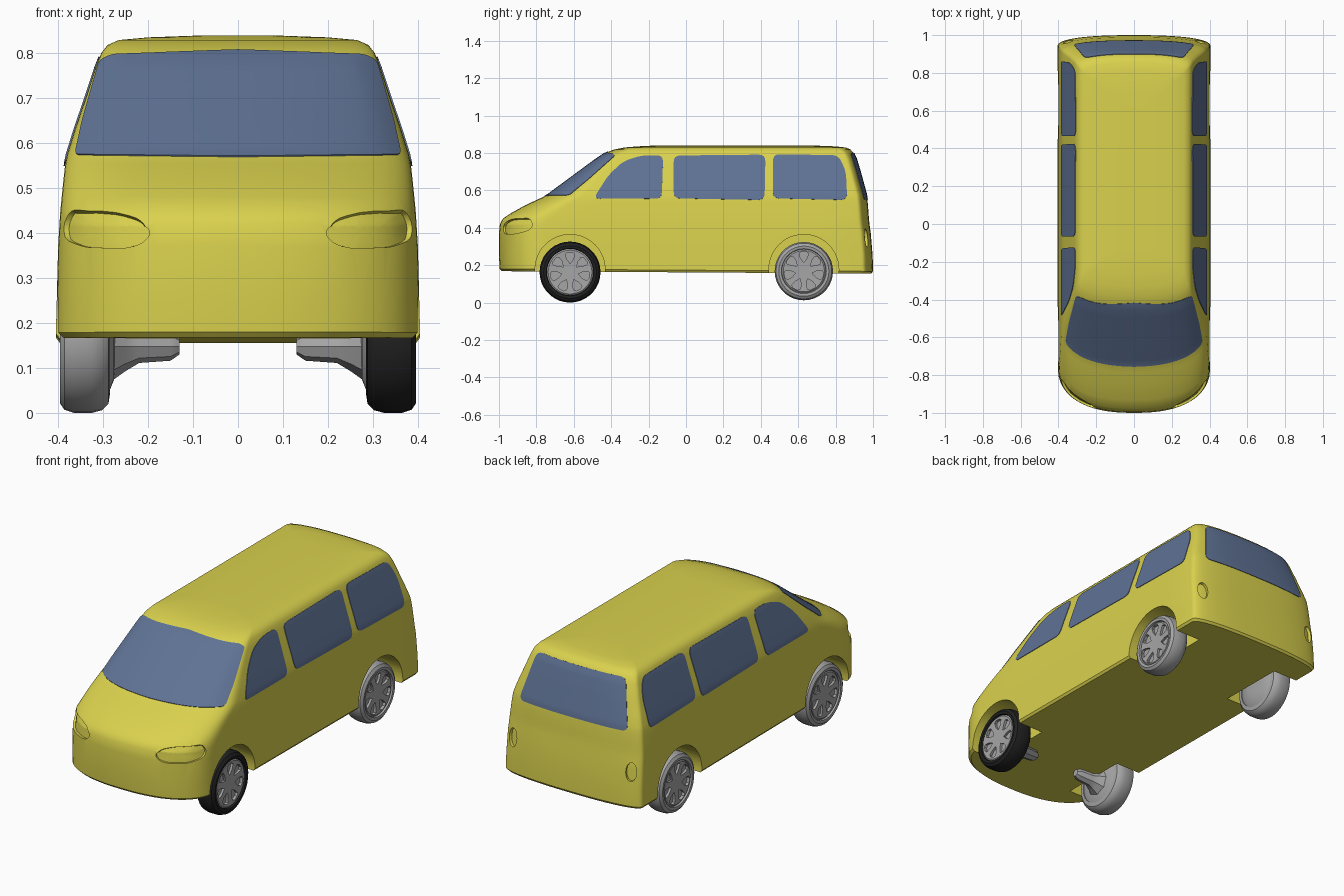
import bpy, bmesh, math
from mathutils import Vector
from mathutils.bvhtree import BVHTree

if "Cube" in bpy.data.objects:
    bpy.data.objects.remove(bpy.data.objects["Cube"])


def material(name, rgb):
    m = bpy.data.materials.new(name)
    m.diffuse_color = (*rgb, 1)
    m.use_nodes = True
    m.node_tree.nodes["Principled BSDF"].inputs["Base Color"].default_value = m.diffuse_color
    return m


YELLOW = material("yellow paint", (0.70, 0.64, 0.075))
GLASS = material("blue grey glass", (0.115, 0.17, 0.30))
GREY = material("light grey", (0.38, 0.38, 0.38))
BLACK = material("black rubber", (0.015, 0.015, 0.015))


def finish(bm, name, mat, angle=35):
    bmesh.ops.remove_doubles(bm, verts=bm.verts, dist=1e-5)
    bmesh.ops.recalc_face_normals(bm, faces=bm.faces)
    me = bpy.data.meshes.new(name)
    bm.to_mesh(me)
    bm.free()
    me.materials.append(mat)
    ob = bpy.data.objects.new(name, me)
    bpy.context.collection.objects.link(ob)
    smooth(ob, angle)
    return ob


def smooth(ob, angle=35):
    bpy.ops.object.select_all(action='DESELECT')
    ob.select_set(True)
    bpy.context.view_layer.objects.active = ob
    bpy.ops.object.shade_smooth_by_angle(angle=math.radians(angle))


def cut(ob, cutter):
    mod = ob.modifiers.new("cut", 'BOOLEAN')
    mod.operation, mod.solver, mod.object = 'DIFFERENCE', 'EXACT', cutter
    bpy.ops.object.select_all(action='DESELECT')
    bpy.context.view_layer.objects.active = ob
    ob.select_set(True)
    bpy.ops.object.modifier_apply(modifier=mod.name)
    bpy.data.objects.remove(cutter)


def bridge(bm, a, b):
    n = len(a)
    for i in range(n):
        bm.faces.new((a[i], a[(i + 1) % n], b[(i + 1) % n], b[i]))


# Body: stacked plan outlines (height, half width, front y, front depth, back y)
LEVELS = [
    (.155, .396, -.985, .25, .992), (.167, .405, -.996, .25, 1.0), (.25, .403, -1.0, .25, .998),
    (.37, .400, -1.0, .25, .988), (.42, .397, -.995, .25, .981), (.45, .395, -.978, .25, .978),
    (.48, .392, -.932, .24, .976), (.52, .388, -.86, .225, .973), (.555, .384, -.785, .21, .969),
    (.575, .380, -.742, .20, .966), (.63, .363, -.668, .175, .951), (.70, .339, -.573, .14, .932),
    (.77, .316, -.478, .11, .911), (.80, .304, -.432, .10, .897), (.818, .290, -.385, .09, .88),
    (.829, .265, -.33, .09, .855), (.835, .20, -.26, .08, .80), (.839, .09, -.18, .05, .70)]


def plan_outline(w, yf, df, yb):
    quarter = [math.pi / 2 * i / 16 for i in range(17)]
    e = 2 / 2.4
    half = [(w * math.sin(t) ** e, yf + df * (1 - max(math.cos(t), 0) ** e)) for t in quarter]
    y0, y1, db = yf + df, yb - .06, .06
    half += [(w, y0 + (y1 - y0) * i / 8) for i in range(1, 8)]
    half += [(w * math.sin(t) ** e, yb - db * (1 - max(math.cos(t), 0) ** e))
             for t in reversed(quarter)]
    return half + [(-x, y) for x, y in reversed(half[1:-1])]


bm = bmesh.new()
rings = []
for z, w, yf, df, yb in LEVELS:
    drop = .008 if z < .2 else 0          # floor slopes down to the back
    rings.append([bm.verts.new((x, y, z + drop * (1 - y) * .8))
                  for x, y in plan_outline(w, yf, df, yb)])
for a, b in zip(rings, rings[1:]):
    bridge(bm, a, b)
bm.faces.new(rings[0])
bm.faces.new(rings[-1])
bmesh.ops.recalc_face_normals(bm, faces=bm.faces)
surface = BVHTree.FromBMesh(bm)
body = finish(bm, "body", YELLOW)


def rounded(points, r):
    """Round the corners of a 2D outline and sample its edges."""
    pts = [Vector(p) for p in points]
    keys = []
    for i, p in enumerate(pts):
        a, b = pts[i - 1] - p, pts[(i + 1) % len(pts)] - p
        s = p + a.normalized() * min(r, a.length * .45)
        e = p + b.normalized() * min(r, b.length * .45)
        keys += [s.lerp(p, t).lerp(p.lerp(e, t), t) for t in (0, .25, .5, .75, 1)]
    out = []
    for a, b in zip(keys, keys[1:] + keys[:1]):
        n = max(1, round((b - a).length / .03))
        out += [a.lerp(b, i / n) for i in range(n)]
    return out


def patch(name, outline, place, direction, outer, inner, mat, n=12):
    """Thin plate draped on the body; place() turns 2D points into ray starts."""
    mid = sum(outline, Vector((0, 0))) / len(outline)

    def drape(p, off):
        d = Vector(direction)
        hit, normal, _, _ = surface.ray_cast(Vector(place(p)), d)
        if hit is None:
            hit, normal, _, _ = surface.find_nearest(Vector(place(p)) + d * 1.1)
        return hit + normal * off

    bm = bmesh.new()
    rims = []
    for off in (outer, inner):
        layers = [[bm.verts.new(drape(mid.lerp(p, k / n), off)) for p in outline]
                  for k in range(n, 0, -1)]
        for a, b in zip(layers, layers[1:]):
            bridge(bm, a, b)
        centre, last = bm.verts.new(drape(mid, off)), layers[-1]
        for i in range(len(last)):
            bm.faces.new((last[i], last[(i + 1) % len(last)], centre))
        rims.append(layers[0])
    bridge(bm, *rims)
    return finish(bm, name, mat)


# Windscreen and rear window
patch("windscreen", rounded([(-.362, .573), (0, .569), (.362, .573), (.345, .65), (.307, .783),
      (.28, .796), (0, .806), (-.28, .796), (-.307, .783), (-.345, .65)], .012),
      lambda p: (p.x, -2, p.y), (0, 1, 0), .003, -.005, GLASS)
patch("rear_window", rounded([(-.322, .55), (.322, .55), (.262, .797), (-.262, .797)], .035),
      lambda p: (p.x, 2, p.y), (0, -1, 0), .003, -.005, GLASS)

# Side windows, headlight and tail light recesses on both sides
SIDE = {
    "front_side_window": [(-.495, .555), (-.13, .555), (-.122, .787), (-.24, .785),
                          (-.335, .755), (-.415, .68)],
    "middle_side_window": [(-.066, .557), (.42, .548), (.425, .79), (-.066, .785)],
    "rear_side_window": [(.465, .557), (.862, .548), (.855, .70), (.815, .787), (.465, .792)]}
HEADLIGHT = [(.192, .40), (.22, .432), (.27, .446), (.372, .452), (.388, .42), (.385, .385),
             (.34, .368), (.25, .366), (.213, .376)]
TAIL = [(.35 + .028 * math.cos(a * math.pi / 6), .345 + .05 * math.sin(a * math.pi / 6))
        for a in range(12)]
for s in (1, -1):
    for name, pts in SIDE.items():
        patch(name, rounded(pts, .035), lambda p: (s * 2, p.x, p.y), (-s, 0, 0),
              .003, -.005, GLASS)
    cut(body, patch("headlight_cutter", rounded(HEADLIGHT, .015), lambda p: (s * p.x, -2, p.y),
                    (0, 1, 0), .012, -.012, YELLOW, 5))
    cut(body, patch("tail_cutter", rounded(TAIL, .01), lambda p: (s * p.x, 2, p.y),
                    (0, -1, 0), .012, -.015, YELLOW, 4))


def lathe(name, profile, s, y, z, mat, closed=False, seg=36):
    """Turn an (x, radius) profile about a sideways axle."""
    bm = bmesh.new()
    rings = [[bm.verts.new((s * x, y + r * math.cos(2 * math.pi * i / seg),
                            z + r * math.sin(2 * math.pi * i / seg))) for i in range(seg)]
             for x, r in profile]
    for a, b in zip(rings, rings[1:] + (rings[:1] if closed else [])):
        bridge(bm, a, b)
    if not closed:
        bm.faces.new(rings[0])
        bm.faces.new(rings[-1])
    return finish(bm, name, mat)


def hub_pits(s, y, z):
    """Seven teardrop cutters round the hub face."""
    drop = [(.045, 0), (.07, .018), (.095, .025), (.105, .013), (.105, -.013),
            (.095, -.025), (.07, -.018)]
    bm = bmesh.new()
    for k in range(7):
        a = math.pi / 2 + k * 2 * math.pi / 7
        c, n = math.cos(a), math.sin(a)
        ends = [[bm.verts.new((s * x, y + u * c - v * n, z + u * n + v * c)) for u, v in drop]
                for x in (.374, .42)]
        bridge(bm, *ends)
        for e in ends:
            bm.faces.new(e)
    return finish(bm, "pit_cutter", GREY)


# Wheels, wheel arches and front axle stubs
for s in (1, -1):
    for end, y, R in (("front", -.62, .163), ("rear", .63, .156)):
        z = .163 if end == "front" else .168
        cut(body, lathe("arch_cutter", [(.25, .187), (.5, .187)], s, y, .177, YELLOW, seg=48))
        tyre = [(.285, R - .04), (.288, R - .02), (.302, R - .006), (.325, R), (.365, R),
                (.386, R - .007), (.396, R - .022), (.394, R - .036), (.38, R - .04)]
        black = end == "front" and s == 1
        lathe(end + "_tyre", tyre, s, y, z, BLACK if black else GREY, closed=True)
        hub = lathe(end + "_hub", [(.272, .05), (.276, .09), (.29, R - .038), (.384, R - .038),
                                   (.390, R - .046), (.386, .07), (.386, .02)], s, y, z, GREY)
        cut(hub, hub_pits(s, y, z))
        smooth(hub)
    lathe("front_axle_stub", [(.13, .018), (.15, .032), (.22, .037), (.25, .055), (.285, .08)],
          s, -.62, .148, GREY, seg=8)
smooth(body)
